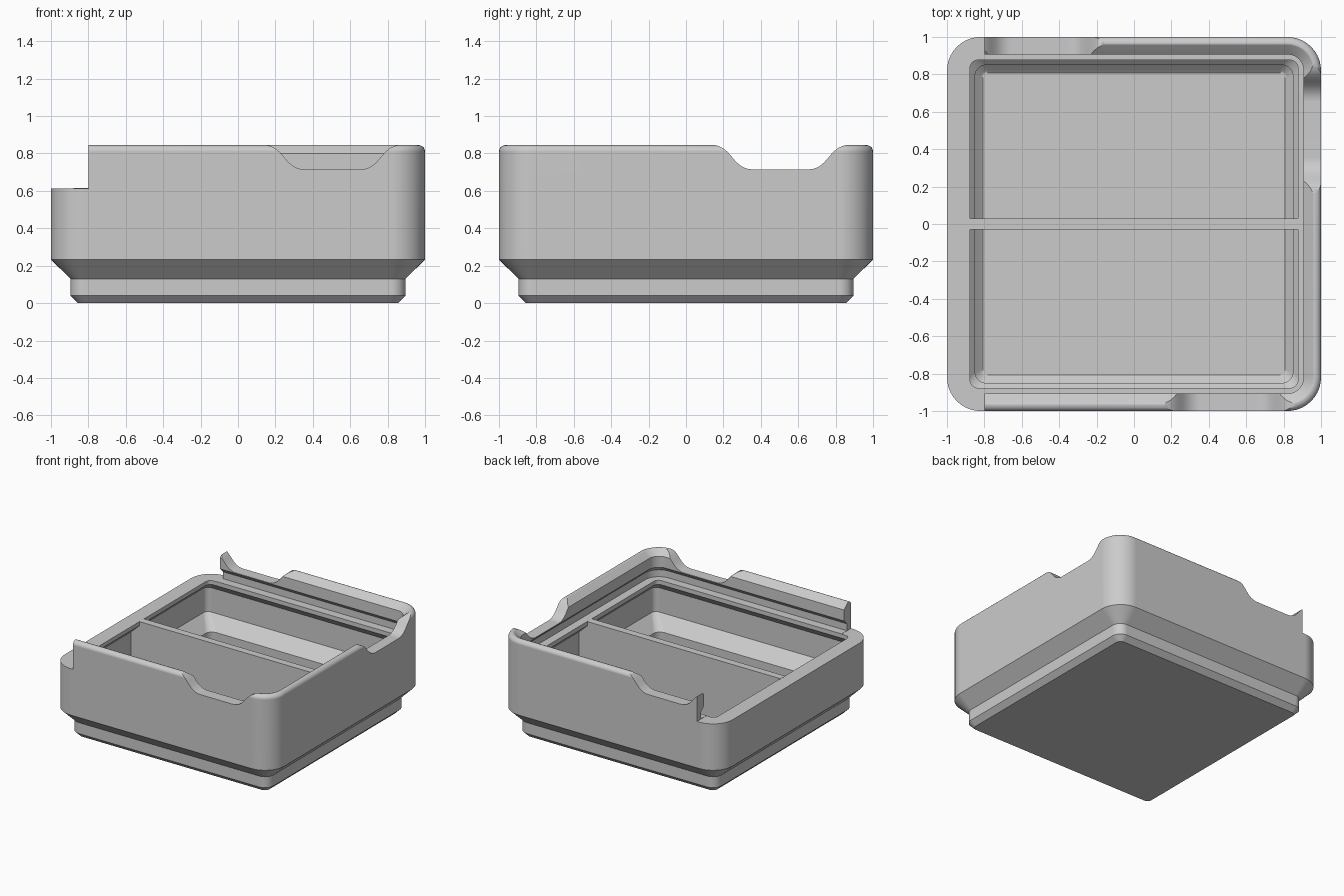
import bpy, bmesh, math
from mathutils import Matrix

cube = bpy.data.objects.get("Cube")
if cube:
    bpy.data.objects.remove(cube, do_unlink=True)

grey = bpy.data.materials.new("plain_grey")
grey.use_nodes = True
grey.diffuse_color = (0.6, 0.6, 0.6, 1)
grey.node_tree.nodes["Principled BSDF"].inputs["Base Color"].default_value = (0.6, 0.6, 0.6, 1)


def make_object(name, bm):
    bmesh.ops.recalc_face_normals(bm, faces=bm.faces)
    mesh = bpy.data.meshes.new(name)
    bm.to_mesh(mesh)
    bm.free()
    mesh.materials.append(grey)
    obj = bpy.data.objects.new(name, mesh)
    bpy.context.collection.objects.link(obj)
    return obj


def rounded_square(half, radius, steps=10):
    """Corner arcs of a square with rounded corners."""
    points = []
    for corner in range(4):
        mid = math.radians(45 + 90 * corner)
        cx = math.copysign(half - radius, math.cos(mid))
        cy = math.copysign(half - radius, math.sin(mid))
        for i in range(steps + 1):
            a = math.pi / 2 * (corner + i / steps)
            points.append((cx + radius * math.cos(a), cy + radius * math.sin(a)))
    return points


def loft(name, profile):
    """Skin a closed solid through rounded squares (half, z, radius)."""
    bm = bmesh.new()
    rings = [[bm.verts.new((x, y, z)) for x, y in rounded_square(h, r)]
             for h, z, r in profile]
    for low, high in zip(rings, rings[1:]):
        for i in range(len(low)):
            j = (i + 1) % len(low)
            bm.faces.new((low[i], low[j], high[j], high[i]))
    bm.faces.new(rings[0][::-1])
    bm.faces.new(rings[-1])
    return make_object(name, bm)


def prism(name, outline, y0, y1, turn=0):
    """Extrude an x-z outline along y, then turn it about z."""
    bm = bmesh.new()
    near = [bm.verts.new((x, y0, z)) for x, z in outline]
    far = [bm.verts.new((x, y1, z)) for x, z in outline]
    bm.faces.new(near)
    bm.faces.new(far[::-1])
    for i in range(len(near)):
        j = (i + 1) % len(near)
        bm.faces.new((near[j], near[i], far[i], far[j]))
    bmesh.ops.transform(bm, matrix=Matrix.Rotation(turn, 4, "Z"), verts=bm.verts)
    return make_object(name, bm)


def cut(target, cutter):
    """Subtract the cutter, trying the second solver if the first does nothing."""
    cutter.hide_render = True
    before = len(target.data.vertices)
    bpy.context.view_layer.objects.active = target
    for solver in ("MANIFOLD", "EXACT"):
        mod = target.modifiers.new("cut", "BOOLEAN")
        mod.operation = "DIFFERENCE"
        mod.solver = solver
        mod.object = cutter
        bpy.ops.object.modifier_apply(modifier=mod.name)
        if len(target.data.vertices) != before:
            break
    bpy.data.objects.remove(cutter, do_unlink=True)


# Stepped foot and outer wall
outside = [(0.855, 0, 0.04), (0.895, 0.04, 0.076), (0.895, 0.13, 0.076),
           (1.0, 0.232, 0.18)]
# Rounded rim
rim = [(0.965 + 0.035 * math.cos(a), 0.81 + 0.035 * math.sin(a),
        0.145 + 0.035 * math.cos(a)) for a in (math.radians(18 * i) for i in range(6))]
# Sloped lip, lid groove, ledge, thin cavity wall and floor
inside = [(0.957, 0.843, 0.137), (0.907, 0.80, 0.087), (0.907, 0.71, 0.087),
          (0.945, 0.672, 0.125), (0.945, 0.615, 0.125), (0.876, 0.615, 0.04),
          (0.876, 0.58, 0.04), (0.95, 0.51, 0.045), (0.95, 0.31, 0.045),
          (0.85, 0.21, 0.06), (0.85, 0.10, 0.05), (0.82, 0.07, 0.04),
          (0.807, 0.06, 0.03)]
bin_body = loft("bin_body", outside + rim + inside)

# S-curved finger notches on the front, right and back walls
notch_side = [(0.15 + 0.217 * (t + 0.035 * math.sin(2 * math.pi * t)),
               0.7805 - 0.0655 * math.cos(math.pi * t))
              for t in (i / 14 for i in range(15))] + [(0.367, 1.0)]
notch = [(0.505 + x, z) for x, z in notch_side]
notch += [(0.505 - x, z) for x, z in reversed(notch_side)]
for quarter in range(3):
    cut(bin_body, prism("notch_cutter", notch, -1.2, -0.86, quarter * math.pi / 2))

# Open end where the lid slides in
opening = [(-1.2, 0.613), (-0.8, 0.613), (-0.8, 1.2), (-1.2, 1.2)]
cut(bin_body, prism("end_cutter", opening, -1.2, 1.2))

# Divider between the two compartments, following the cavity wall
half_divider = [(0.83, 0.05), (0.87, 0.10), (0.87, 0.21), (0.96, 0.30),
                (0.96, 0.50), (0.88, 0.58), (0.88, 0.6145)]
prism("divider", half_divider + [(-x, z) for x, z in reversed(half_divider)], -0.03, 0.03)

# Smooth curves with crisp edges and even flat faces
bpy.ops.object.select_all(action="DESELECT")
bin_body.select_set(True)
bpy.context.view_layer.objects.active = bin_body
bpy.ops.object.shade_smooth_by_angle(angle=math.radians(36))
bin_body.modifiers.new("even_normals", "WEIGHTED_NORMAL").keep_sharp = True
